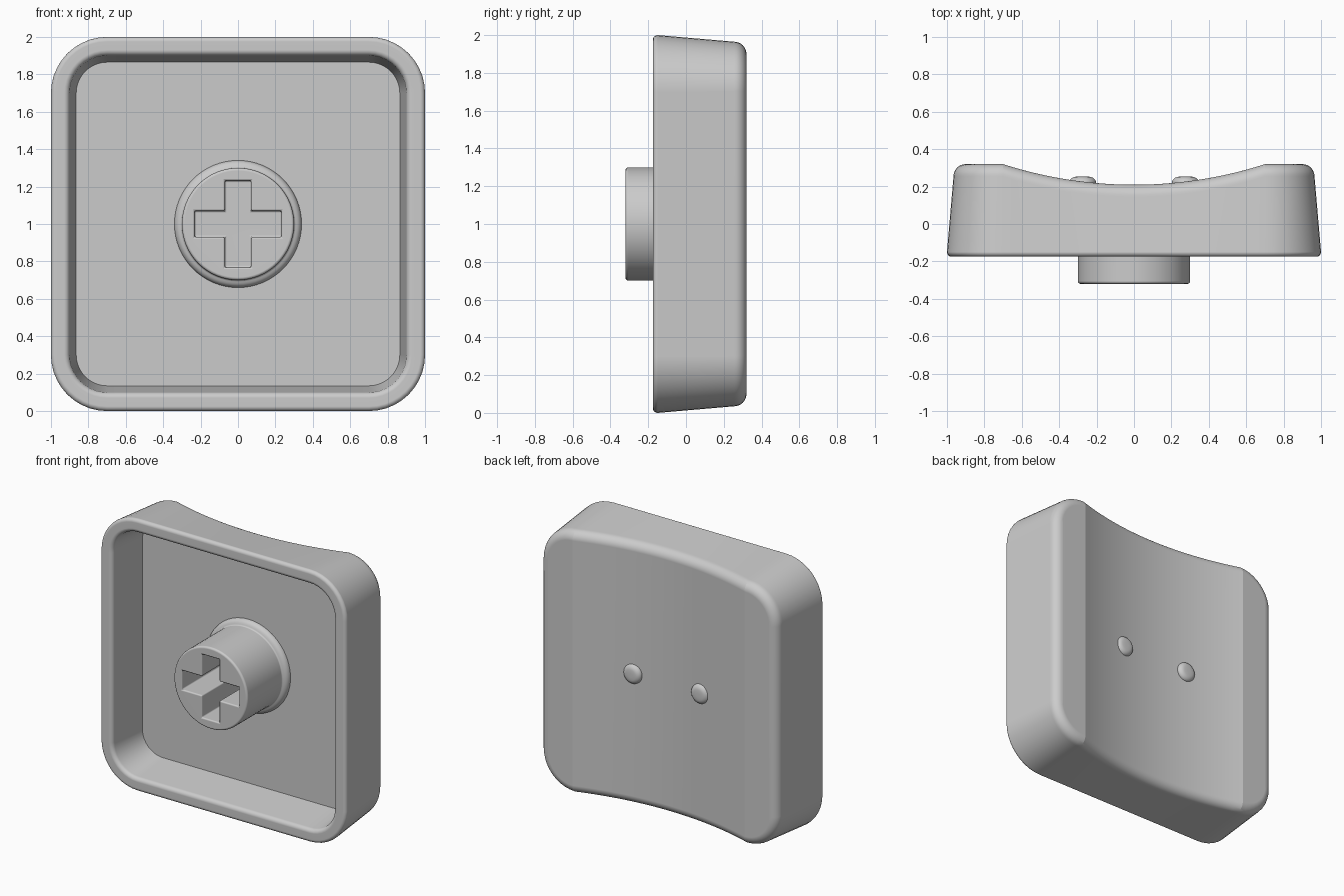
import bpy
import bmesh
from math import sin, cos, pi, radians, sqrt

if "Cube" in bpy.data.objects:
    bpy.data.objects.remove(bpy.data.objects["Cube"])

# Single grey plastic
grey = bpy.data.materials.new("grey plastic")
grey.use_nodes = True
grey.diffuse_color = (0.6, 0.6, 0.6, 1)
grey.node_tree.nodes["Principled BSDF"].inputs["Base Color"].default_value = (0.6, 0.6, 0.6, 1)

CORNER = 0.70               # centre of every rounded corner, and edge of the dish
BACK, SAG = 0.32, 0.11      # back plane and depth of the dish
RIM, FLOOR, STEM_END = -0.175, 0.125, -0.32
MID = 1.0                   # height of the centre


def add_object(name, bm):
    bmesh.ops.recalc_face_normals(bm, faces=bm.faces)
    mesh = bpy.data.meshes.new(name)
    bm.to_mesh(mesh)
    bm.free()
    mesh.materials.append(grey)
    obj = bpy.data.objects.new(name, mesh)
    bpy.context.collection.objects.link(obj)
    return obj


def activate(obj):
    bpy.ops.object.select_all(action="DESELECT")
    obj.select_set(True)
    bpy.context.view_layer.objects.active = obj


def smooth(obj, angle):
    activate(obj)
    bpy.ops.object.shade_smooth_by_angle(angle=radians(angle))
    weighted = obj.modifiers.new("weighted normals", "WEIGHTED_NORMAL")
    weighted.keep_sharp = True


def dish(x):
    """Back surface: a shallow cylinder between two flat edge bands."""
    if abs(x) >= CORNER:
        return BACK
    radius = (CORNER ** 2 + SAG ** 2) / (2 * SAG)
    return BACK - SAG + radius - sqrt(radius ** 2 - x ** 2)


def outline(half, segs=10, steps=28):
    """Rounded square; point i and point -1-i share the same x."""
    r = half - CORNER
    upper = [(-CORNER - r * cos(a), CORNER + r * sin(a))
             for a in (pi / 2 * i / segs for i in range(segs + 1))]
    upper += [(CORNER * (2 * i / steps - 1), half) for i in range(1, steps)]
    upper += [(-x, z) for x, z in reversed(upper[:segs + 1])]
    return upper + [(x, -z) for x, z in reversed(upper)]


def fillet(r, segs=8):
    """Offsets along two directions of a quarter round."""
    return [(r * (1 - cos(a)), r * (1 - sin(a)))
            for a in (pi / 2 * i / segs for i in range(segs + 1))]


# Cap shell: lofted from the dished back, round the rim, to the inner floor
def build_shell():
    bm = bmesh.new()
    rings = []

    def ring(half, depth):
        rings.append([bm.verts.new((x, depth(x), z + MID)) for x, z in outline(half)])

    for inset, drop in reversed(fillet(0.065)):
        ring(0.965 - inset, lambda x: dish(x) - drop)
    for inset, drop in fillet(0.025):
        ring(1.0 - inset, lambda x: RIM + drop)
    for inset, drop in reversed(fillet(0.03)):
        ring(0.90 + inset, lambda x: RIM + drop)
    ring(0.865, lambda x: FLOOR)

    for a, b in zip(rings, rings[1:]):
        for i in range(len(a)):
            j = (i + 1) % len(a)
            bm.faces.new((a[i], a[j], b[j], b[i]))
    # Close both ends with straight strips from top edge to bottom edge
    for end in (rings[0], rings[-1]):
        for i in range(len(end) // 2 - 1):
            bm.faces.new((end[i], end[i + 1], end[-2 - i], end[-1 - i]))
    return add_object("cap_shell", bm)


def lathe(name, profile, x=0.0, steps=64):
    """Turn a (radius, y) profile about a line along y and close its ends."""
    bm = bmesh.new()
    verts = [bm.verts.new((x + r, y, MID)) for r, y in profile]
    edges = [bm.edges.new(pair) for pair in zip(verts, verts[1:])]
    bmesh.ops.spin(bm, geom=verts + edges, cent=(x, 0, MID), axis=(0, 1, 0),
                   angle=2 * pi, steps=steps)
    bmesh.ops.remove_doubles(bm, verts=bm.verts, dist=0.0001)
    bmesh.ops.holes_fill(bm, edges=bm.edges, sides=0)
    return add_object(name, bm)


# Cross-shaped cutter for the socket
def build_cross(long=0.232, short=0.07):
    bm = bmesh.new()
    quarter = [(long, -short), (long, short), (short, short)]
    points = []
    for _ in range(4):
        points += quarter
        quarter = [(-z, x) for x, z in quarter]
    face = bm.faces.new([bm.verts.new((x, STEM_END - 0.1, z + MID)) for x, z in points])
    new = bmesh.ops.extrude_face_region(bm, geom=[face])["geom"]
    top = [v for v in new if isinstance(v, bmesh.types.BMVert)]
    bmesh.ops.translate(bm, verts=top, vec=(0, FLOOR - 0.01 - STEM_END + 0.1, 0))
    cutter = add_object("cross_cutter", bm)
    cutter.hide_render = True
    return cutter


smooth(build_shell(), 14)

# Stem with a flared foot and a rounded end
profile = [(0.34, FLOOR + 0.03)]
profile += [(0.34 - a, FLOOR - 0.04 + b) for b, a in reversed(fillet(0.04, 6))]
profile += [(0.30 - a, STEM_END + b) for a, b in fillet(0.015, 5)]
stem = lathe("stem", profile)

cutter = build_cross()
cut = stem.modifiers.new("socket", "BOOLEAN")
cut.object, cut.operation, cut.solver = cutter, "DIFFERENCE", "EXACT"
soft = stem.modifiers.new("soft edges", "BEVEL")
soft.width, soft.segments = 0.01, 3
soft.limit_method, soft.angle_limit = "ANGLE", radians(60)
activate(stem)
for name in ("socket", "soft edges"):
    bpy.ops.object.modifier_apply(modifier=name)
bpy.data.objects.remove(cutter)
smooth(stem, 35)

# Two raised touch bumps on the dished back
for side, x in (("left", 0.275), ("right", -0.275)):
    bump = [(0.072, 0.2)]
    bump += [(0.072 - a, 0.253 - b * 0.8) for a, b in fillet(0.04)]
    bump.append((0.015, 0.255))
    smooth(lathe(side + "_bump", bump, x, 32), 35)
